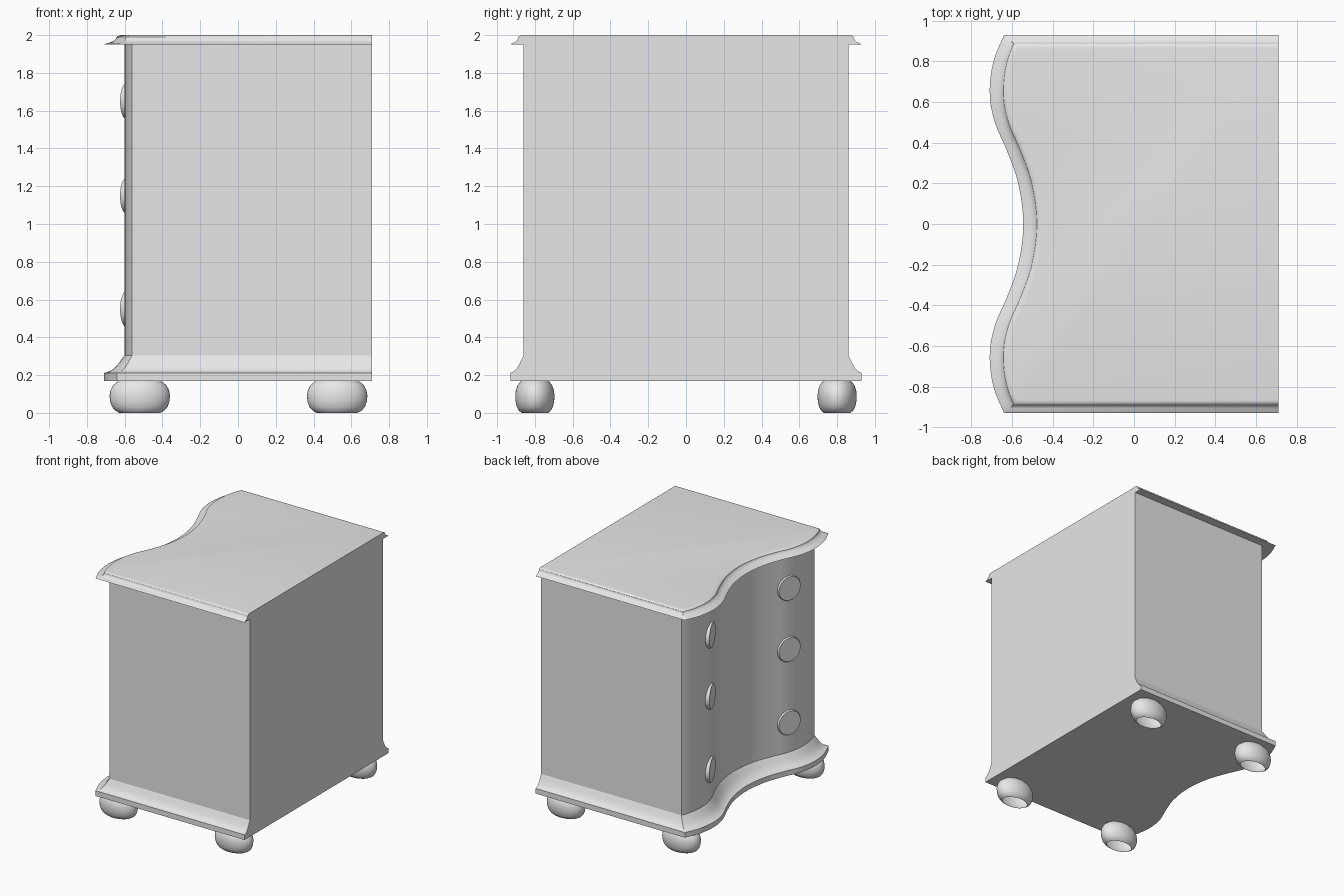
import bpy, bmesh, math

cube = bpy.data.objects.get("Cube")
if cube:
    bpy.data.objects.remove(cube, do_unlink=True)

grey = bpy.data.materials.new("plain_grey")
grey.use_nodes = True
colour = (0.8, 0.8, 0.8, 1.0)
grey.diffuse_color = colour
grey.node_tree.nodes["Principled BSDF"].inputs["Base Color"].default_value = colour

BACK = 0.71
# Half of the wavy front edge, (y, x), from the middle outwards
WAVE = [(0, -0.545), (0.2, -0.57), (0.36, -0.625), (0.5, -0.685),
        (0.64, -0.71), (0.8, -0.692), (0.93, -0.64)]


def wave_x(y):
    """Smooth interpolation (cubic Hermite) through the wave points."""
    y = min(abs(y), 0.93)

    def slope(i):
        if i == 0:
            return 0.0
        a, b = WAVE[i - 1], WAVE[min(i + 1, len(WAVE) - 1)]
        return (b[1] - a[1]) / (b[0] - a[0])

    for i in range(len(WAVE) - 1):
        (y0, x0), (y1, x1) = WAVE[i], WAVE[i + 1]
        if y <= y1:
            h = y1 - y0
            t = (y - y0) / h
            return ((2*t**3 - 3*t**2 + 1) * x0 + (t**3 - 2*t**2 + t) * h * slope(i)
                    + (3*t**2 - 2*t**3) * x1 + (t**3 - t**2) * h * slope(i + 1))
    return WAVE[-1][1]


def finish(name, bm, angle=30):
    bmesh.ops.recalc_face_normals(bm, faces=bm.faces)
    mesh = bpy.data.meshes.new(name)
    bm.to_mesh(mesh)
    bm.free()
    mesh.materials.append(grey)
    obj = bpy.data.objects.new(name, mesh)
    bpy.context.collection.objects.link(obj)
    bpy.ops.object.select_all(action='DESELECT')
    obj.select_set(True)
    bpy.context.view_layer.objects.active = obj
    bpy.ops.object.shade_smooth_by_angle(angle=math.radians(angle))
    return obj


def plan_loft(name, levels, cap_first=False, cap_last=False, steps=56):
    """Stack outlines of the cabinet plan; each level is (inset 0..1, z)."""
    bm = bmesh.new()
    rings = []
    for inset, z in levels:
        half = 0.93 - 0.07 * inset
        ys = [half - 2 * half * i / steps for i in range(steps + 1)]
        pts = [(wave_x(y) + 0.11 * inset, y) for y in ys]
        pts += [(BACK, -half), (BACK, half)]
        rings.append([bm.verts.new((x, y, z)) for x, y in pts])
    for lo, hi in zip(rings, rings[1:]):
        for i in range(len(lo)):
            j = (i + 1) % len(lo)
            bm.faces.new((lo[i], lo[j], hi[j], hi[i]))
    if cap_first:
        bm.faces.new(rings[0])
    if cap_last:
        bm.faces.new(rings[-1])
    return finish(name, bm)


def lathe(name, profile, sides=40, cap_last=False):
    """Turn an (r, z) profile about z."""
    bm = bmesh.new()
    rings = [[bm.verts.new((r * math.cos(2 * math.pi * i / sides),
                            r * math.sin(2 * math.pi * i / sides), z))
              for i in range(sides)] for r, z in profile]
    for lo, hi in zip(rings, rings[1:]):
        for i in range(sides):
            j = (i + 1) % sides
            bm.faces.new((lo[i], lo[j], hi[j], hi[i]))
    if cap_last:
        bm.faces.new(rings[-1])
    return finish(name, bm, 40)


# Base moulding: plinth with a curve sweeping up to the case
plan_loft("base_moulding",
          [(0, 0.17), (0, 0.212), (0.15, 0.215), (0.32, 0.223), (0.48, 0.235),
           (0.62, 0.25), (0.75, 0.268), (0.88, 0.288), (1, 0.305)], cap_first=True)

# Case with wavy drawer front
plan_loft("case", [(1, 0.305), (1, 1.95)])

# Overhanging top with a moulded edge
plan_loft("top_board",
          [(1, 1.95), (0, 1.95), (0.15, 1.957), (0.32, 1.962), (0.46, 1.969),
           (0.56, 1.978), (0.59, 1.983), (0.61, 1.99), (0.68, 1.995),
           (0.78, 1.999), (0.9, 2.0)], cap_last=True)

# Flattened bun feet, open underneath
foot_profile = [(0.108, 0), (0.13, 0.012), (0.147, 0.032), (0.157, 0.06),
                (0.16, 0.09), (0.155, 0.12), (0.14, 0.148), (0.112, 0.17)]
for end, x in (("front", 0.525), ("back", -0.52)):
    for side, s in (("left", 1), ("right", -1)):
        foot = lathe(f"bun_foot_{'rear' if x > 0 else 'drawer'}_{side}", foot_profile)
        foot.location = (x, s * 0.80, 0)
        foot.scale = (1, 0.65, 1)

# Round drawer knobs, turned to follow the wavy front
knob_profile = [(0.1, -0.04), (0.1, -0.005), (0.096, 0.0)]
for row, z in enumerate((0.55, 1.15, 1.65), 1):
    for side, s in (("left", 1), ("right", -1)):
        knob = lathe(f"drawer_knob_{side}_{row}", knob_profile, cap_last=True)
        knob.location = (-0.59, s * 0.5, z)
        knob.rotation_euler = (0, -math.pi / 2, s * math.radians(21))
